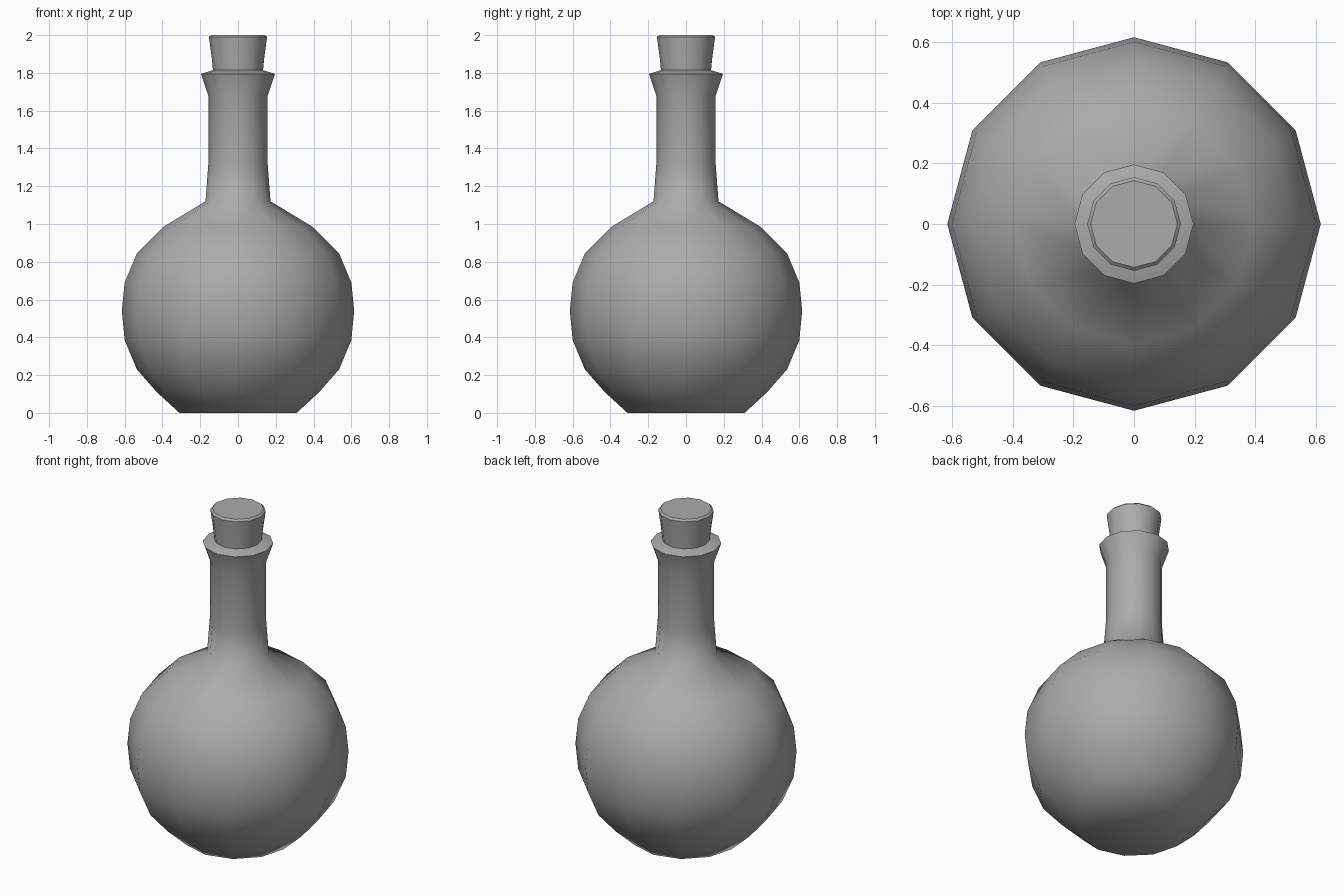
import bpy, bmesh
from math import cos, sin, pi, radians

if "Cube" in bpy.data.objects:
    bpy.data.objects.remove(bpy.data.objects["Cube"])

SIDES = 12

# Shared dark grey
grey = bpy.data.materials.new("dark_grey")
grey.diffuse_color = (0.41, 0.41, 0.41, 1)
grey.use_nodes = True
grey.node_tree.nodes["Principled BSDF"].inputs["Base Color"].default_value = grey.diffuse_color


def lathe(name, profile, smooth_angle):
    """Revolve (radius, height) points around z and cap both ends."""
    bm = bmesh.new()
    rings = []
    for r, z in profile:
        rings.append([bm.verts.new((r * cos(2 * pi * i / SIDES),
                                    r * sin(2 * pi * i / SIDES), z))
                      for i in range(SIDES)])
    for low, high in zip(rings, rings[1:]):
        for i in range(SIDES):
            j = (i + 1) % SIDES
            bm.faces.new((low[i], low[j], high[j], high[i]))
    bm.faces.new(rings[0][::-1])
    bm.faces.new(rings[-1])
    mesh = bpy.data.meshes.new(name)
    bm.to_mesh(mesh)
    bm.free()
    mesh.materials.append(grey)
    obj = bpy.data.objects.new(name, mesh)
    bpy.context.collection.objects.link(obj)
    bpy.ops.object.select_all(action='DESELECT')
    obj.select_set(True)
    bpy.context.view_layer.objects.active = obj
    bpy.ops.object.shade_smooth_by_angle(angle=radians(smooth_angle))
    return obj


# Round flask with flat base, straight neck and flared lip
lathe("flask", [
    (0.31, 0.0), (0.43, 0.11), (0.535, 0.23), (0.6, 0.385), (0.615, 0.54),
    (0.6, 0.69), (0.535, 0.845), (0.395, 0.985), (0.172, 1.12),
    (0.157, 1.32), (0.157, 1.68), (0.196, 1.795), (0.13, 1.815)], 60)

# Tapered stopper with a small chamfer on top
lathe("stopper", [
    (0.131, 1.80), (0.139, 1.88), (0.154, 1.99), (0.143, 2.0)], 40)
